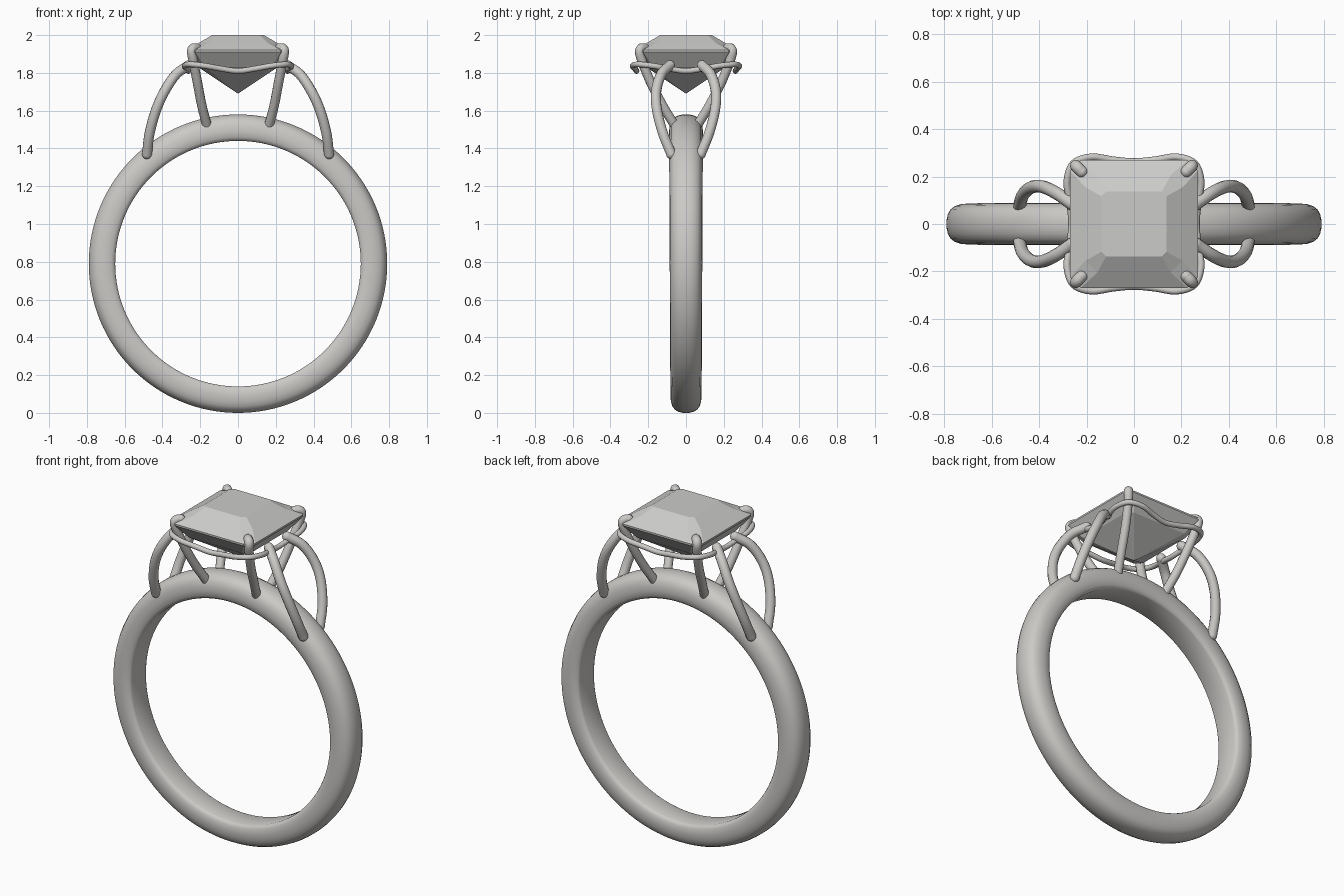
import bpy, bmesh, math
from mathutils import Vector

old = bpy.data.objects.get("Cube")
if old:
    bpy.data.objects.remove(old, do_unlink=True)


def material(name, rgb):
    m = bpy.data.materials.new(name)
    m.use_nodes = True
    m.diffuse_color = (*rgb, 1)
    m.node_tree.nodes["Principled BSDF"].inputs["Base Color"].default_value = (*rgb, 1)
    return m


METAL = material("pale metal", (0.60, 0.59, 0.57))
STONE = material("grey stone", (0.60, 0.60, 0.59))


def activate(ob):
    bpy.ops.object.select_all(action='DESELECT')
    ob.select_set(True)
    bpy.context.view_layer.objects.active = ob


def mesh_object(name, bm, mat, smooth=None):
    bmesh.ops.recalc_face_normals(bm, faces=bm.faces)
    me = bpy.data.meshes.new(name)
    bm.to_mesh(me)
    bm.free()
    ob = bpy.data.objects.new(name, me)
    bpy.context.collection.objects.link(ob)
    me.materials.append(mat)
    if smooth:
        activate(ob)
        bpy.ops.object.shade_smooth_by_angle(angle=math.radians(smooth))
    return ob


def bridge(bm, loops, closed=False):
    """Skin a row of equal vertex loops with quads."""
    pairs = list(zip(loops, loops[1:])) + ([(loops[-1], loops[0])] if closed else [])
    for a, b in pairs:
        n = len(a)
        for i in range(n):
            bm.faces.new((a[i], a[(i + 1) % n], b[(i + 1) % n], b[i]))


def spline(points, cyclic=False, steps=10):
    """Catmull-Rom path through the points."""
    p = [Vector(q) for q in points]
    if cyclic:
        p = [p[-1]] + p + p[:2]
    else:
        p = [2 * p[0] - p[1]] + p + [2 * p[-1] - p[-2]]
    out = []
    for a, b, c, d in zip(p, p[1:], p[2:], p[3:]):
        for k in range(steps):
            t = k / steps
            out.append(0.5 * (2 * b + (c - a) * t + (2 * a - 5 * b + 4 * c - d) * t**2
                              + (3 * b - a - 3 * c + d) * t**3))
    return out if cyclic else out + [p[-2]]


def wire(name, points, radius, cyclic=False):
    """Round wire along a path, with ball ends when open."""
    path = spline(points, cyclic)
    cu = bpy.data.curves.new(name, 'CURVE')
    cu.dimensions = '3D'
    cu.bevel_depth = radius
    cu.bevel_resolution = 4
    sp = cu.splines.new('POLY')
    sp.points.add(len(path) - 1)
    for pt, co in zip(sp.points, path):
        pt.co = (*co, 1)
    sp.use_cyclic_u = cyclic
    tmp = bpy.data.objects.new(name + "_path", cu)
    bpy.context.collection.objects.link(tmp)
    me = bpy.data.meshes.new_from_object(tmp.evaluated_get(bpy.context.evaluated_depsgraph_get()))
    bpy.data.objects.remove(tmp)
    bm = bmesh.new()
    bm.from_mesh(me)
    bpy.data.meshes.remove(me)
    if not cyclic:
        for end in (path[0], path[-1]):
            ball = bmesh.ops.create_uvsphere(bm, u_segments=14, v_segments=8, radius=radius)
            bmesh.ops.translate(bm, verts=ball["verts"], vec=end)
    for f in bm.faces:
        f.material_index = 0
    return mesh_object(name, bm, METAL, 60)


# Band: domed outside, flat inside, a touch wider at the top
half = [(0.65, 0.065), (0.655, 0.075), (0.67, 0.084), (0.70, 0.088), (0.73, 0.085),
        (0.755, 0.077), (0.773, 0.063), (0.785, 0.04), (0.79, 0.015)]
profile = half + [(r, -y) for r, y in reversed(half)]
bm = bmesh.new()
loops = []
for i in range(128):
    a = math.tau * i / 128
    w = 0.98 + 0.04 * math.sin(a)
    loops.append([bm.verts.new((r * math.cos(a), y * w, 0.79 + r * math.sin(a)))
                  for r, y in profile])
bridge(bm, loops, closed=True)
mesh_object("band", bm, METAL, 40)

# Step-cut stone: octagonal tiers (half size, corner cut, height)
bm = bmesh.new()
tiers = []
for h, c, z in [(0.137, 0.02, 2.0), (0.205, 0.05, 1.96), (0.27, 0.045, 1.92),
                (0.27, 0.045, 1.91), (0.21, 0.035, 1.83)]:
    k = h - c
    tiers.append([bm.verts.new((x, y, z)) for x, y in
                  [(h, -k), (h, k), (k, h), (-k, h), (-h, k), (-h, -k), (-k, -h), (k, -h)]])
bm.faces.new(tiers[0])
bridge(bm, tiers)
tip = bm.verts.new((0, 0, 1.69))
for i in range(8):
    bm.faces.new((tiers[-1][i], tiers[-1][(i + 1) % 8], tip))
mesh_object("gemstone", bm, STONE)

# Gallery wire: dips below each side of the stone, rises at the corners
side = [(0.262, 0, 1.81), (0.27, 0.09, 1.822), (0.282, 0.18, 1.838), (0.255, 0.255, 1.845),
        (0.18, 0.282, 1.838), (0.09, 0.27, 1.822)]
ring = []
for q in range(4):
    c, s = round(math.cos(q * math.pi / 2)), round(math.sin(q * math.pi / 2))
    ring += [(x * c - y * s, x * s + y * c, z) for x, y, z in side]
wire("gallery_wire", ring, 0.015, cyclic=True)

# Corner prongs and looping shoulder arms, mirrored to all four quarters
prong = [(0.165, 0.062, 1.525), (0.192, 0.125, 1.63), (0.215, 0.187, 1.75),
         (0.236, 0.232, 1.86), (0.245, 0.245, 1.91), (0.238, 0.238, 1.93), (0.22, 0.22, 1.932)]
arm = [(0.482, 0.078, 1.37), (0.468, 0.122, 1.48), (0.435, 0.153, 1.6), (0.39, 0.158, 1.7),
       (0.33, 0.132, 1.79), (0.262, 0.085, 1.84)]
for sx, lr in ((1, "left"), (-1, "right")):
    for sy, fb in ((-1, "front"), (1, "back")):
        for part, pts, rad in (("prong", prong, 0.025), ("shoulder_arm", arm, 0.027)):
            wire(f"{fb}_{lr}_{part}", [(x * sx, y * sy, z) for x, y, z in pts], rad)
